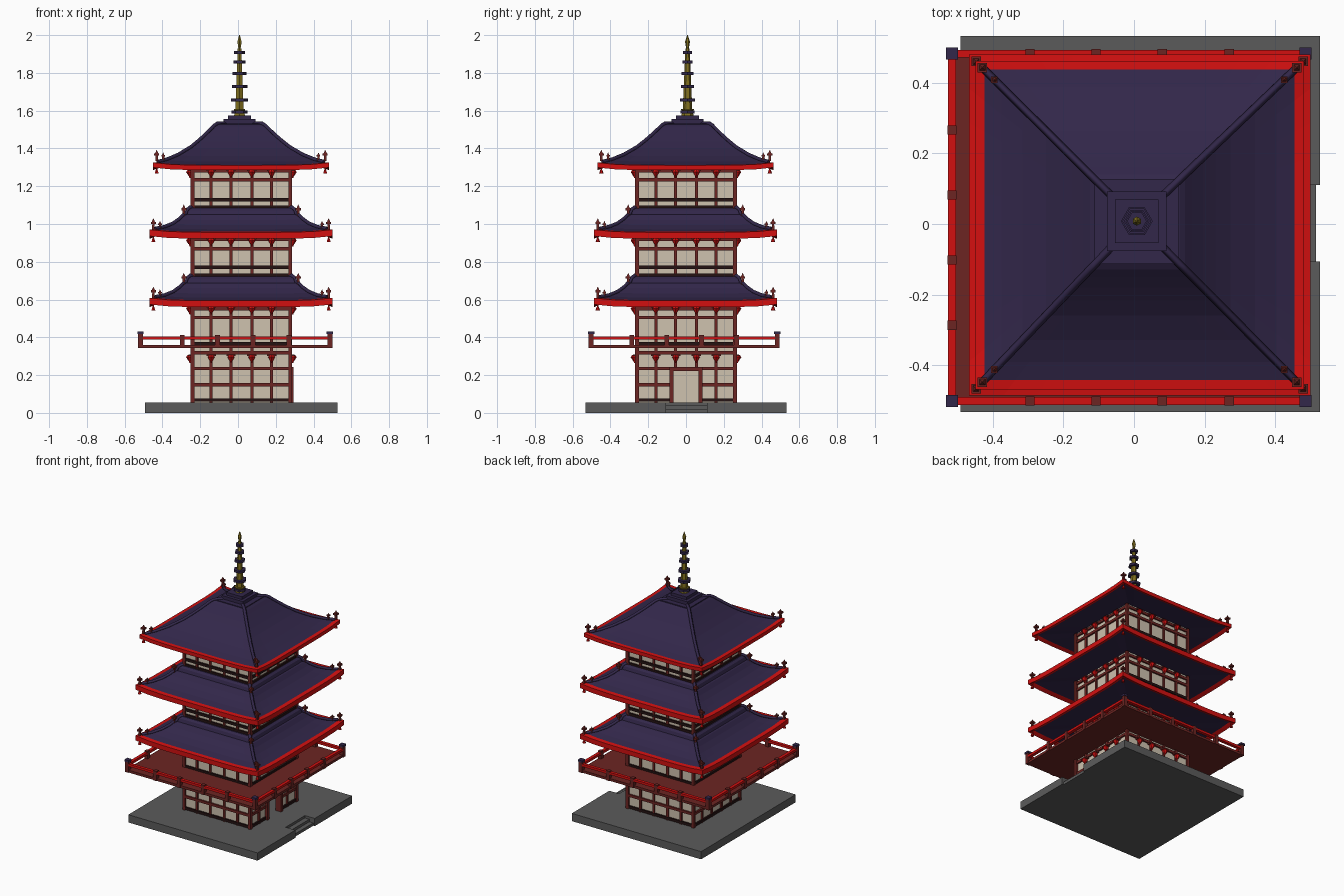
import bpy, bmesh, math
from mathutils import Matrix, Vector

if "Cube" in bpy.data.objects:
    bpy.data.objects.remove(bpy.data.objects["Cube"])


def material(name, r, g, b):
    m = bpy.data.materials.new(name)
    m.diffuse_color = (r, g, b, 1)
    m.use_nodes = True
    m.node_tree.nodes["Principled BSDF"].inputs["Base Color"].default_value = m.diffuse_color
    return m


RED = material("bright red", 0.65, 0.005, 0.005)
WOOD = material("dark red wood", 0.15, 0.018, 0.016)
ROOF = material("purple tile", 0.032, 0.02, 0.068)
WALL = material("cream plaster", 0.62, 0.54, 0.43)
STONE = material("grey stone", 0.105, 0.105, 0.105)
GOLD = material("old gold", 0.22, 0.16, 0.012)
DARK = material("blackened wood", 0.018, 0.006, 0.006)


class Part:
    """Collects simple solids into one object."""

    def __init__(self, name, *mats):
        self.name, self.mats, self.bm = name, mats, bmesh.new()

    def box(self, x0, x1, y0, y1, z0, z1, mat=Matrix()):
        m = mat @ Matrix.Translation(((x0 + x1) / 2, (y0 + y1) / 2, (z0 + z1) / 2)) \
            @ Matrix.Diagonal((x1 - x0, y1 - y0, z1 - z0, 1))
        bmesh.ops.create_cube(self.bm, size=1, matrix=m)

    def cone(self, x, y, z0, z1, r0, r1, n=6, mat=Matrix(), turn=0):
        m = mat @ Matrix.Translation((x, y, (z0 + z1) / 2)) @ Matrix.Rotation(turn, 4, 'Z')
        bmesh.ops.create_cone(self.bm, cap_ends=True, segments=n, radius1=r0,
                              radius2=r1, depth=z1 - z0, matrix=m)

    def done(self):
        me = bpy.data.meshes.new(self.name)
        self.bm.to_mesh(me)
        self.bm.free()
        for m in self.mats:
            me.materials.append(m)
        ob = bpy.data.objects.new(self.name, me)
        bpy.context.collection.objects.link(ob)
        return ob


CX = 0.018          # tower centre
SIDES = [Matrix.Translation((CX, 0, 0)) @ Matrix.Rotation(k * math.pi / 2, 4, 'Z') for k in range(4)]
H = 0.255           # wall half width

# stone base with steps cut into the right side
p = Part("stone_base", STONE)
p.box(-0.492, 0.45, -0.533, 0.533, 0, 0.055)
p.box(0.45, 0.527, -0.533, -0.107, 0, 0.055)
p.box(0.45, 0.527, 0.111, 0.533, 0, 0.055)
p.box(0.45, 0.485, -0.107, 0.111, 0, 0.038)
p.box(0.485, 0.516, -0.107, 0.111, 0, 0.02)
p.done()

# ground floor: hollow room, open doorway on the right (side 1)
p = Part("ground_walls", WALL)
for k, m in enumerate(SIDES):
    if k == 1:
        p.box(-H, -0.077, -H, -H + 0.02, 0.055, 0.345, m)
        p.box(0.077, H, -H, -H + 0.02, 0.055, 0.345, m)
        p.box(-0.077, 0.077, -H, -H + 0.02, 0.225, 0.345, m)
    else:
        p.box(-H, H, -H, -H + 0.02, 0.055, 0.345, m)
p.done()

# door frame
p = Part("door_frame", WOOD)
for s in (-1, 1):
    p.box(s * 0.077 - 0.011, s * 0.077 + 0.011, -0.275, -0.232, 0.055, 0.24, SIDES[1])
p.box(-0.088, 0.088, -0.275, -0.232, 0.222, 0.242, SIDES[1])
p.done()

# upper storey walls
for name, z0, z1 in (("second", 0.35, 0.58), ("third", 0.70, 0.945), ("fourth", 1.06, 1.305)):
    p = Part(name + "_storey_walls", WALL)
    p.box(CX - H, CX + H, -H, H, z0, z1)
    p.done()

# timber framing: columns, beams, dark sills, red bracket drops
# name, bottom, top, red beam heights, dark beam heights, bracket height
STOREYS = (("ground", 0.055, 0.345, (0.15, 0.235, 0.318), (0.068,), 0.275),
           ("second", 0.345, 0.575, (0.505, 0.552), (0.365,), 0.532),
           ("third", 0.715, 0.94, (0.87, 0.918), (0.73, 0.77), 0.893),
           ("fourth", 1.075, 1.30, (1.235, 1.282), (1.088, 1.128), 1.255))
for name, z0, z1, beams, sills, bz in STOREYS:
    w = Part(name + "_timber_frame", WOOD)
    d = Part(name + "_dark_sills", DARK)
    b = Part(name + "_brackets", RED)
    for k, m in enumerate(SIDES):
        door = name == "ground" and k == 1
        w.box(-0.269, -0.249, -0.269, -0.249, z0, z1, m)
        for x in (-0.16, -0.055, 0.055, 0.16):
            low = 0.24 if door and abs(x) < 0.1 else z0
            w.box(x - 0.008, x + 0.008, -0.264, -0.25, low, z1, m)
            b.cone(x, -0.272, bz, bz + 0.02, 0.008, 0.021, 6, m)
            b.cone(x, -0.272, bz + 0.02, bz + 0.032, 0.021, 0.012, 6, m)
            b.cone(x, -0.272, bz - 0.012, bz, 0.003, 0.006, 6, m)
            w.box(x - 0.025, x + 0.025, -0.28, -0.25, bz + 0.025, bz + 0.034, m)
        for part, heights in ((w, beams), (d, sills)):
            for z in heights:
                spans = ((-0.264, -0.077), (0.077, 0.264)) if door and z < 0.24 else ((-0.264, 0.264),)
                for a, c in spans:
                    part.box(a, c, -0.266, -0.25, z - 0.009, z + 0.009, m)
    for part in (w, d, b):
        part.done()

# balcony
X0, X1, Y0, Y1 = -0.516, 0.486, -0.502, 0.483
p = Part("balcony_floor", WOOD)
p.box(X0 - 0.008, X1 + 0.008, Y0 - 0.008, Y1 + 0.008, 0.343, 0.36)
p.done()
p = Part("balcony_rail", RED)
for y in (Y0, Y1):
    p.box(X0, X1, y - 0.011, y + 0.011, 0.388, 0.405)
for x in (X0, X1):
    p.box(x - 0.011, x + 0.011, Y0, Y1, 0.388, 0.405)
p.done()
p, c = Part("balcony_posts", WOOD), Part("balcony_post_caps", ROOF)
for x in (X0, X1):
    for y in (Y0, Y1):
        p.box(x - 0.013, x + 0.013, y - 0.013, y + 0.013, 0.343, 0.42)
        c.box(x - 0.017, x + 0.017, y - 0.017, y + 0.017, 0.418, 0.432)
for x in (-0.295, -0.108, 0.08, 0.27):
    for y in (Y0, Y1):
        p.box(x - 0.013, x + 0.013, y - 0.013, y + 0.013, 0.343, 0.412)
for y in (0.267, 0.082, -0.102, -0.287):
    for x in (X0, X1):
        p.box(x - 0.013, x + 0.013, y - 0.013, y + 0.013, 0.343, 0.412)
p.done()
c.done()


def roof(name, profile, z, c0, c1):
    """Square rings (half width, height) joined into a curved roof with lifted corners."""
    p = Part(name, ROOF, RED)
    n, rmax = 10, profile[0][0]
    rmin = profile[-2][0]

    def point(r, h, t, k):
        f = max(0, min(1, (rmax - r) / (rmax - rmin)))
        lift = 0.014 * abs(t) ** 5 * max(0, (r - 0.3) / (rmax - 0.3))
        v = Matrix.Rotation(k * math.pi / 2, 3, 'Z') @ Vector((r * t, -r, z + h + lift))
        return v + Vector((c0[0] + (c1[0] - c0[0]) * f, c0[1] + (c1[1] - c0[1]) * f, 0))

    rings = [[p.bm.verts.new(point(r, h, -1 + 2 * i / n, k)) for k in range(4) for i in range(n)]
             for r, h in profile]
    count = 4 * n
    for a in range(len(rings)):
        b = (a + 1) % len(rings)
        for i in range(count):
            j = (i + 1) % count
            f = p.bm.faces.new((rings[a][i], rings[a][j], rings[b][j], rings[b][i]))
            f.material_index = 1 if a in (0, 1, len(rings) - 1) else 0
    bmesh.ops.recalc_face_normals(p.bm, faces=p.bm.faces)
    p.done()
    # hip ridges, end ornaments and corner bells
    cu = bpy.data.curves.new(name + "_hip_ridges", 'CURVE')
    cu.dimensions, cu.bevel_depth, cu.bevel_resolution = '3D', 0.011, 0
    cu.use_fill_caps = True
    cu.materials.append(ROOF)
    o, bell = Part(name + "_ornaments", WOOD), Part(name + "_corner_bells", RED)
    for k in range(4):
        pts = [point(r, h + 0.004, -1, k) for r, h in profile[2:-2]]
        s = cu.splines.new('POLY')
        s.points.add(len(pts) - 1)
        for q, v in zip(s.points, pts):
            q.co = (*v, 1)
        spots = [(point(rmax - 0.02, 0.04, -1, k), 1), (point(rmax - 0.055, 0.045, -1, k), 0.7)]
        if z < 1.2:
            spots.append((point(0.303, 0.125, -1, k), 1))
        for v, g in spots:
            x, y, h = v
            o.cone(x, y, h - 0.005, h + 0.025 * g, 0.011, 0.008, 4, turn=math.pi / 4)
            o.cone(x, y, h + 0.025 * g, h + 0.037 * g, 0.019 * g, 0.019 * g, 4, turn=math.pi / 4)
            o.cone(x, y, h + 0.037 * g, h + 0.055 * g, 0.012 * g, 0.001, 4, turn=math.pi / 4)
        x, y, h = point(rmax - 0.02, 0, -1, k)
        bell.cone(x, y, h - 0.03, h - 0.012, 0.012, 0.006)
        bell.cone(x, y, h - 0.015, h + 0.004, 0.004, 0.004)
    ob = bpy.data.objects.new(name + "_hip_ridges", cu)
    bpy.context.collection.objects.link(ob)
    o.done()
    bell.done()


# profiles: fascia, tile slope, top, soffit
LOW = ((0.484, 0), (0.484, 0.034), (0.455, 0.037), (0.405, 0.05), (0.36, 0.072), (0.325, 0.1),
       (0.303, 0.125), (0.292, 0.128), (0.285, 0.15), (0.27, 0.162), (0.24, 0.162), (0.24, 0.03), (0.455, 0.012))
TOP = ((0.466, 0), (0.466, 0.026), (0.44, 0.028), (0.39, 0.045), (0.33, 0.075), (0.262, 0.118), (0.22, 0.152),
       (0.185, 0.183), (0.155, 0.212), (0.135, 0.232), (0.12, 0.242), (0.05, 0.244), (0.05, 0.03), (0.44, 0.01))
C = (0.016, -0.003)
roof("lower_roof", LOW, 0.56, C, C)
roof("middle_roof", LOW, 0.922, C, C)
roof("top_roof", TOP, 1.285, C, (0.008, 0.008))

# stepped cap on the top roof
SX, SY = 0.008, 0.008
p = Part("roof_cap", ROOF)
for r, z0, z1 in ((0.12, 1.51, 1.532), (0.084, 1.53, 1.555), (0.062, 1.555, 1.575)):
    p.box(SX - r, SX + r, SY - r, SY + r, z0, z1)
p.done()

# spire with hexagonal rings
p = Part("spire", GOLD)
p.cone(SX, SY, 1.57, 1.59, 0.035, 0.028)
p.cone(SX, SY, 1.59, 1.61, 0.028, 0.036)
p.cone(SX, SY, 1.61, 1.93, 0.025, 0.011)
p.cone(SX, SY, 1.93, 1.965, 0.007, 0.013)
p.cone(SX, SY, 1.965, 2.0, 0.013, 0.002)
p.done()
p = Part("spire_rings", ROOF)
for z, r in ((1.594, 0.042), (1.657, 0.045), (1.727, 0.041), (1.797, 0.036), (1.857, 0.032), (1.907, 0.028)):
    p.cone(SX, SY, z - 0.008, z + 0.008, r, r, turn=math.pi / 6)
p.done()
